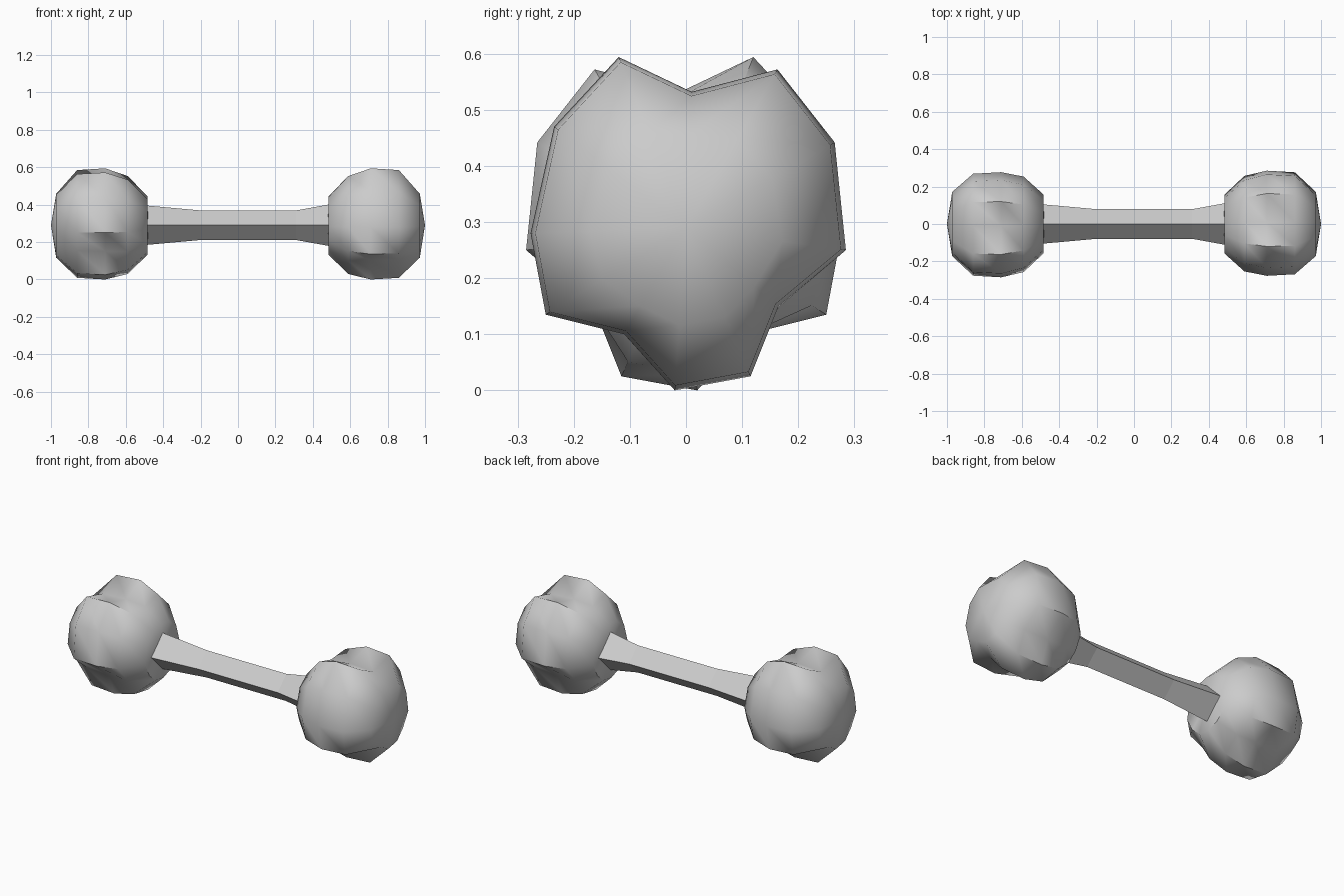
import bpy, bmesh, math

if "Cube" in bpy.data.objects:
    bpy.data.objects.remove(bpy.data.objects["Cube"])

CZ = 0.29  # height of the long axis


def loft(name, rings, tips):
    """Skin a list of rings lying across the x axis and close both ends with a fan."""
    bm = bmesh.new()
    loops = [[bm.verts.new(p) for p in ring] for ring in rings]
    n = len(loops[0])
    for a, b in zip(loops, loops[1:]):
        for i in range(n):
            j = (i + 1) % n
            bm.faces.new((a[i], a[j], b[j], b[i]))
    for loop, x in ((loops[0], tips[0]), (loops[-1], tips[1])):
        tip = bm.verts.new((x, 0, CZ))
        for i in range(n):
            bm.faces.new((loop[i], loop[(i + 1) % n], tip))
    bmesh.ops.recalc_face_normals(bm, faces=bm.faces)
    mesh = bpy.data.meshes.new(name)
    bm.to_mesh(mesh)
    bm.free()
    obj = bpy.data.objects.new(name, mesh)
    bpy.context.collection.objects.link(obj)
    return obj


# Handle: square bar on its edge, flaring towards both ends
bar = [(-0.52, 0.108), (-0.2, 0.079), (0.31, 0.079), (0.52, 0.117)]
loft("handle",
     [[(x, r, CZ), (x, 0, CZ + r), (x, -r, CZ), (x, 0, CZ - r)] for x, r in bar],
     (-0.52, 0.52))

# Three-lobed cross-section (y, z from the axis), with notches between lobes
section = [(0.163, 0.282), (0.01, 0.242), (-0.12, 0.304), (-0.235, 0.18),
           (-0.277, -0.01), (-0.25, -0.155), (-0.11, -0.19), (-0.02, -0.29),
           (0.115, -0.265), (0.165, -0.14), (0.285, -0.04), (0.265, 0.152)]

# x, size, and how far the lobes blend to a circle
profile = [(0.485, 0.55, 0.9), (0.59, 0.9, 0.35), (0.71, 1.0, 0.0),
           (0.86, 0.97, 0.0), (0.972, 0.6, 0.7)]


def head_ring(x, size, blend, side):
    ring = []
    for y, z in section:
        r = math.hypot(y, z)
        k = size * ((1 - blend) + blend * 0.29 / r)
        ring.append((side * x, side * y * k, CZ + z * k))
    return ring


# Heads: the left one is the right one turned half way round
for side, name in ((1, "right_head"), (-1, "left_head")):
    head = loft(name, [head_ring(*p, side) for p in profile], (side * 0.48, side * 1.0))
    bpy.ops.object.select_all(action='DESELECT')
    head.select_set(True)
    bpy.context.view_layer.objects.active = head
    bpy.ops.object.shade_smooth_by_angle(angle=math.radians(50))
